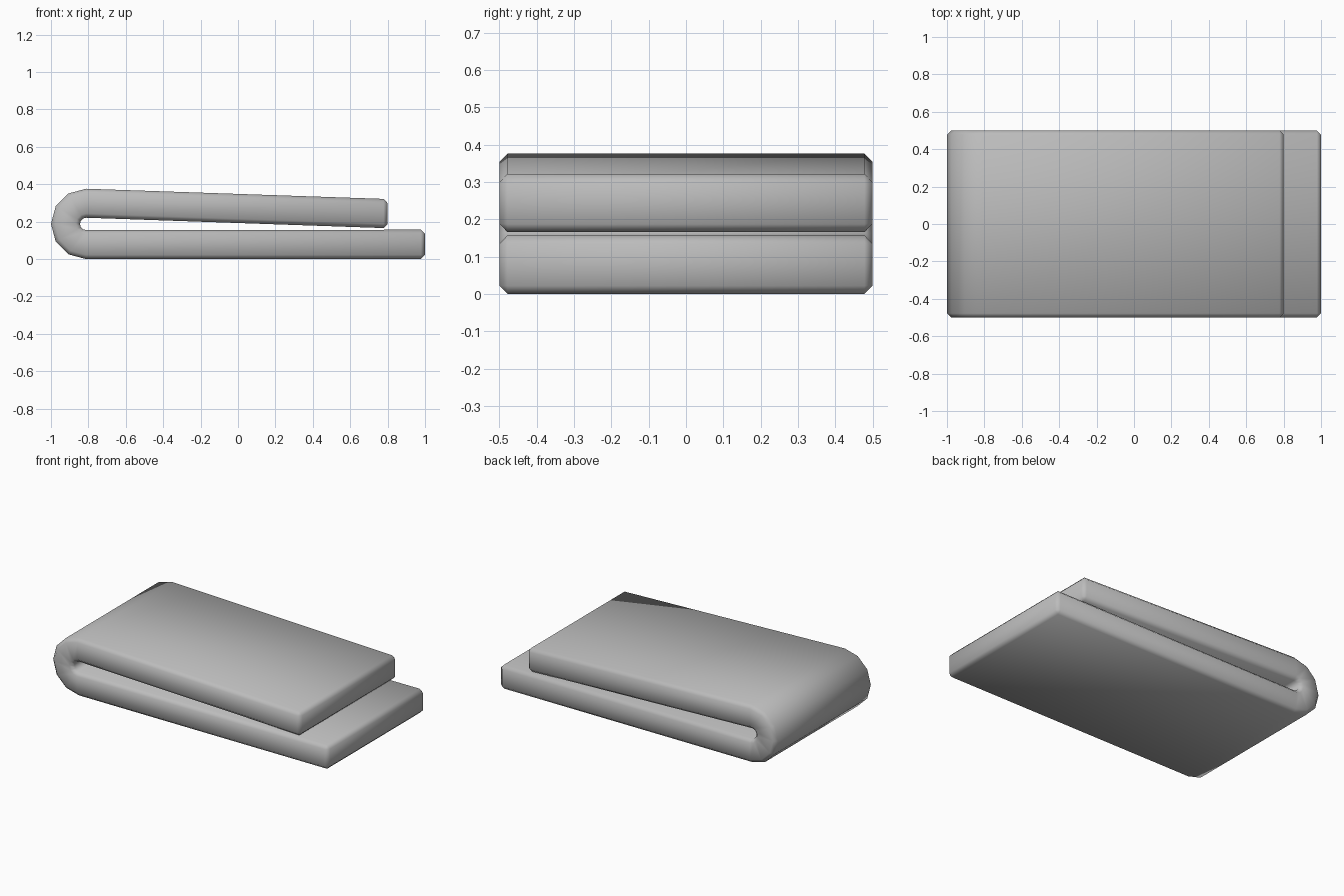
import bpy
import bmesh
from math import sin, cos, pi, radians

cube = bpy.data.objects.get("Cube")
if cube:
    bpy.data.objects.remove(cube, do_unlink=True)

HALF_WIDTH = 0.5
BEND_X, BEND_Z = -0.812, 0.188
OUTER_R, INNER_R = 0.188, 0.033
BEND_STEPS = 6


def bend(radius):
    """Half circle around the fold, from the lower leaf to the upper one."""
    return [(BEND_X - radius * sin(pi * i / BEND_STEPS),
             BEND_Z - radius * cos(pi * i / BEND_STEPS))
            for i in range(BEND_STEPS + 1)]


# Plain grey material
grey = bpy.data.materials.new("plain grey")
grey.use_nodes = True
colour = (0.5, 0.5, 0.5, 1)
grey.diffuse_color = colour
grey.node_tree.nodes["Principled BSDF"].inputs["Base Color"].default_value = colour

# Paired outer and inner outlines of the folded strip
outer = [(1.0, 0.0)] + bend(OUTER_R) + [(0.8, 0.321)]
inner = [(1.0, 0.157)] + bend(INNER_R) + [(0.8, 0.165)]

# Sweep a rectangular section along the fold
bm = bmesh.new()
sections = []
for (ox, oz), (ix, iz) in zip(outer, inner):
    corners = [(ox, -HALF_WIDTH, oz), (ox, HALF_WIDTH, oz),
               (ix, HALF_WIDTH, iz), (ix, -HALF_WIDTH, iz)]
    sections.append([bm.verts.new(c) for c in corners])
for a, b in zip(sections, sections[1:]):
    for i in range(4):
        j = (i + 1) % 4
        bm.faces.new((a[i], a[j], b[j], b[i]))
bm.faces.new(sections[0])
bm.faces.new(sections[-1])
bmesh.ops.recalc_face_normals(bm, faces=bm.faces[:])

mesh = bpy.data.meshes.new("folded_slab")
bm.to_mesh(mesh)
bm.free()
mesh.materials.append(grey)
mesh.shade_smooth()
slab = bpy.data.objects.new("folded_slab", mesh)
bpy.context.collection.objects.link(slab)

# Chamfered rim on the sides and both leaf ends
bevel = slab.modifiers.new("rim_chamfer", "BEVEL")
bevel.width = 0.022
bevel.segments = 1
bevel.limit_method = "ANGLE"
bevel.angle_limit = radians(40)
bevel.use_clamp_overlap = False
